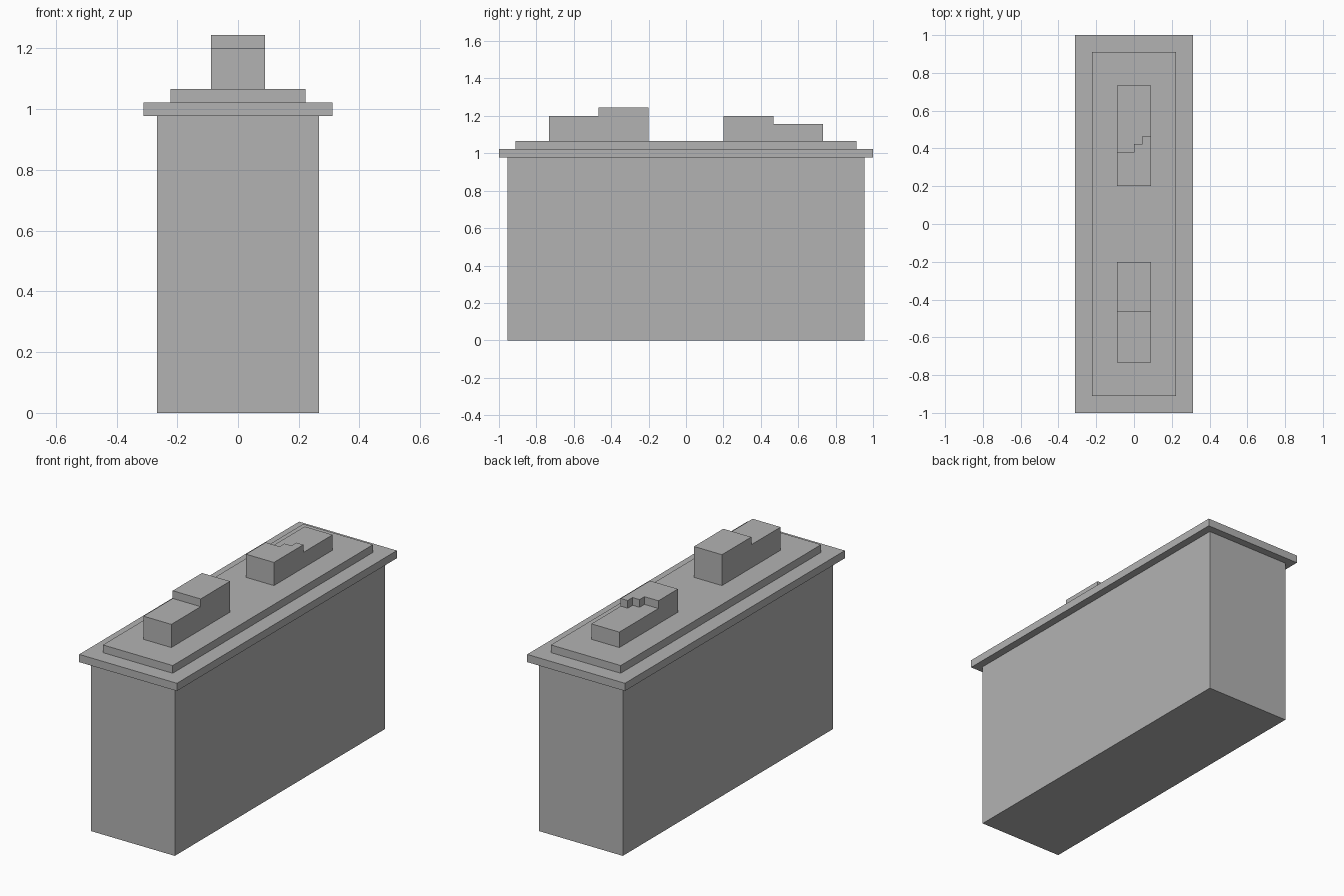
import bpy
import bmesh

cube = bpy.data.objects.get("Cube")
if cube:
    bpy.data.objects.remove(cube, do_unlink=True)

U = 2 / 45  # grid module: the longest side is 45 modules

stone = bpy.data.materials.new("plain_grey")
stone.use_nodes = True
stone.diffuse_color = (0.45, 0.45, 0.45, 1)
stone.node_tree.nodes["Principled BSDF"].inputs["Base Color"].default_value = stone.diffuse_color


def prism(name, outline, z0, z1):
    """Extrude a flat outline, given in modules, from z0 up to z1."""
    bm = bmesh.new()
    base = bm.faces.new([bm.verts.new((x * U, y * U, z0 * U)) for x, y in outline])
    top = bmesh.ops.extrude_face_region(bm, geom=[base])["geom"]
    verts = [v for v in top if isinstance(v, bmesh.types.BMVert)]
    bmesh.ops.translate(bm, verts=verts, vec=(0, 0, (z1 - z0) * U))
    bmesh.ops.recalc_face_normals(bm, faces=bm.faces)
    mesh = bpy.data.meshes.new(name)
    bm.to_mesh(mesh)
    bm.free()
    mesh.materials.append(stone)
    obj = bpy.data.objects.new(name, mesh)
    bpy.context.collection.objects.link(obj)
    return obj


def rect(x, y0, y1):
    return [(-x, y0), (x, y0), (x, y1), (-x, y1)]


# Main body and the two stacked slabs
prism("body", rect(6, -21.5, 21.5), 0, 22)
prism("rim_slab", rect(7, -22.5, 22.5), 22, 23)
prism("upper_slab", rect(5, -20.5, 20.5), 23, 24)

# Front block with a straight step
prism("front_block", rect(2, -16.5, -4.5), 24, 27)
prism("front_block_step", rect(2, -10.5, -4.5), 27, 28)

# Back block with a staircase-edged step
prism("back_block", rect(2, 4.5, 16.5), 24, 26)
prism("back_block_step",
      [(-2, 4.5), (2, 4.5), (2, 10.5), (1, 10.5), (1, 9.5), (0, 9.5), (0, 8.5), (-2, 8.5)],
      26, 27)
